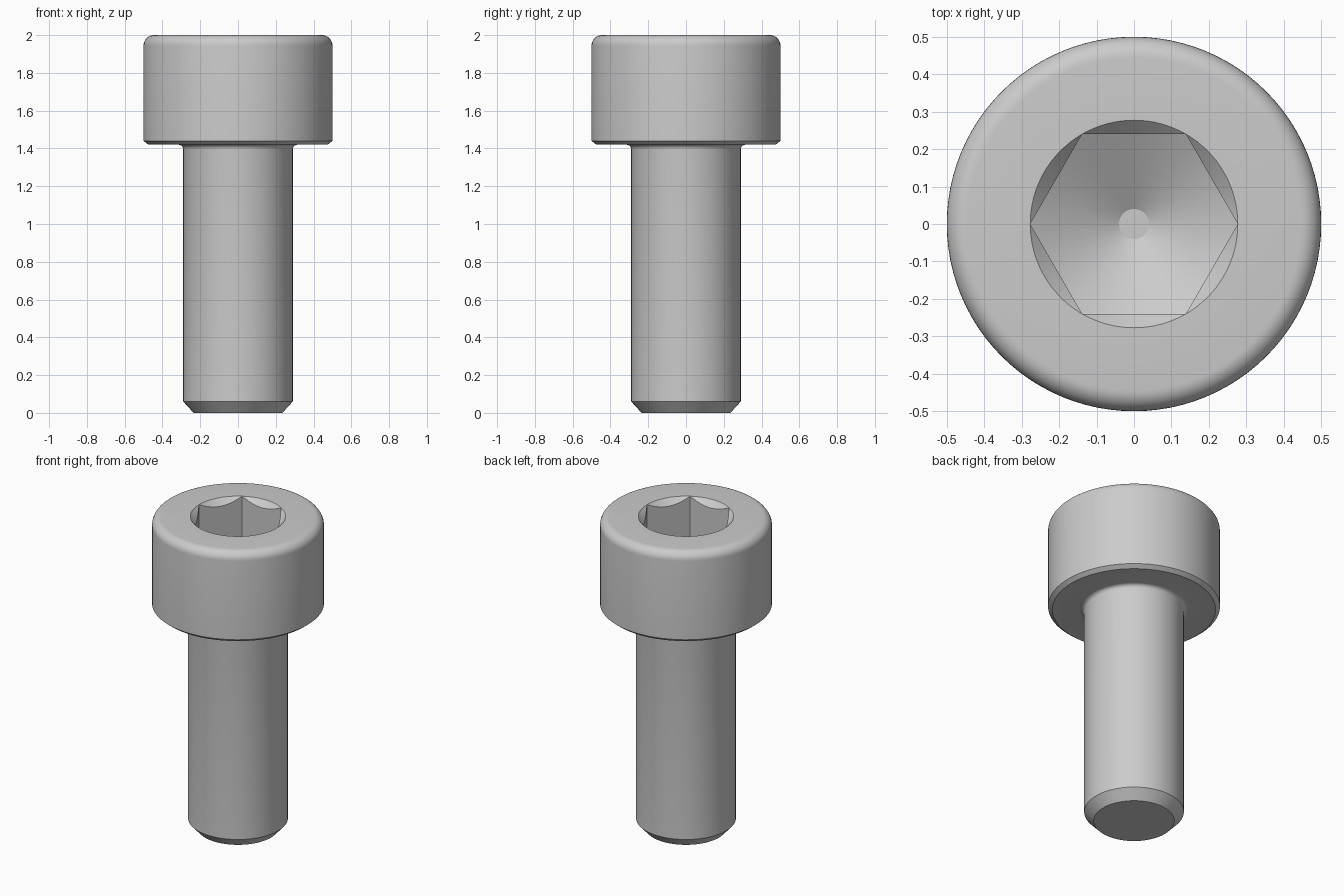
import bpy, bmesh
from math import pi, cos, sin, tan, radians

cube = bpy.data.objects.get("Cube")
if cube:
    bpy.data.objects.remove(cube, do_unlink=True)

SEGMENTS = 96           # a multiple of six, so the socket corners are exact
APOTHEM = 0.24          # half the distance across the socket flats
CORNER = APOTHEM / cos(pi / 6)
FLOOR = 1.71            # height where the socket walls end at the corners
HEIGHT = 2.0


def hex_radius(a):
    """Distance from the axis to the hexagon wall at angle a."""
    return APOTHEM / cos(a % (pi / 3) - pi / 6)


def arc(cx, cz, r, start, end, steps):
    """Profile points along a rounded edge."""
    angles = [radians(start + (end - start) * i / steps) for i in range(steps + 1)]
    return [(cx + r * cos(a), cz + r * sin(a)) for a in angles]


def fixed(r, z):
    """A round ring; other rings vary with the angle."""
    return lambda a: (r, z)


def chamfer_ring(a):
    r = hex_radius(a)
    return r, HEIGHT - (CORNER - r)


def floor_ring(a):
    r = hex_radius(a)
    return r, FLOOR - (CORNER - r) * tan(pi / 6)


# Outer profile: tip, shank, neck fillet, head and rounded rim
profile = [(0.235, 0), (0.29, 0.06)]
profile += arc(0.315, 1.395, 0.025, 180, 90, 5)
profile += [(0.475, 1.42), (0.5, 1.44)]
profile += arc(0.445, HEIGHT - 0.055, 0.055, 0, 90, 8)
rings = [fixed(r, z) for r, z in profile]

# Hexagonal socket: round mouth, conical chamfer, flat walls, drilled floor
tip = 0.04
rings += [fixed(CORNER, HEIGHT), chamfer_ring, floor_ring,
          fixed(tip, FLOOR - (CORNER - tip) * tan(pi / 6))]

bm = bmesh.new()
loops = []
for ring in rings:
    loop = []
    for i in range(SEGMENTS):
        a = 2 * pi * i / SEGMENTS
        r, z = ring(a)
        loop.append(bm.verts.new((r * cos(a), r * sin(a), z)))
    loops.append(loop)
for low, high in zip(loops, loops[1:]):
    for i in range(SEGMENTS):
        j = (i + 1) % SEGMENTS
        bm.faces.new((low[i], low[j], high[j], high[i]))
bm.faces.new(loops[0][::-1])
bm.faces.new(loops[-1])
bmesh.ops.remove_doubles(bm, verts=bm.verts[:], dist=1e-5)
bmesh.ops.recalc_face_normals(bm, faces=bm.faces[:])

mesh = bpy.data.meshes.new("socket_head_screw")
bm.to_mesh(mesh)
bm.free()
screw = bpy.data.objects.new("socket_head_screw", mesh)
bpy.context.collection.objects.link(screw)

# Plain grey steel
steel = bpy.data.materials.new("grey_steel")
steel.use_nodes = True
colour = (0.6, 0.6, 0.6, 1)
steel.diffuse_color = colour
steel.node_tree.nodes["Principled BSDF"].inputs["Base Color"].default_value = colour
mesh.materials.append(steel)

# Smooth round surfaces, sharp edges elsewhere
bpy.ops.object.select_all(action="DESELECT")
screw.select_set(True)
bpy.context.view_layer.objects.active = screw
bpy.ops.object.shade_smooth_by_angle(angle=radians(25))
